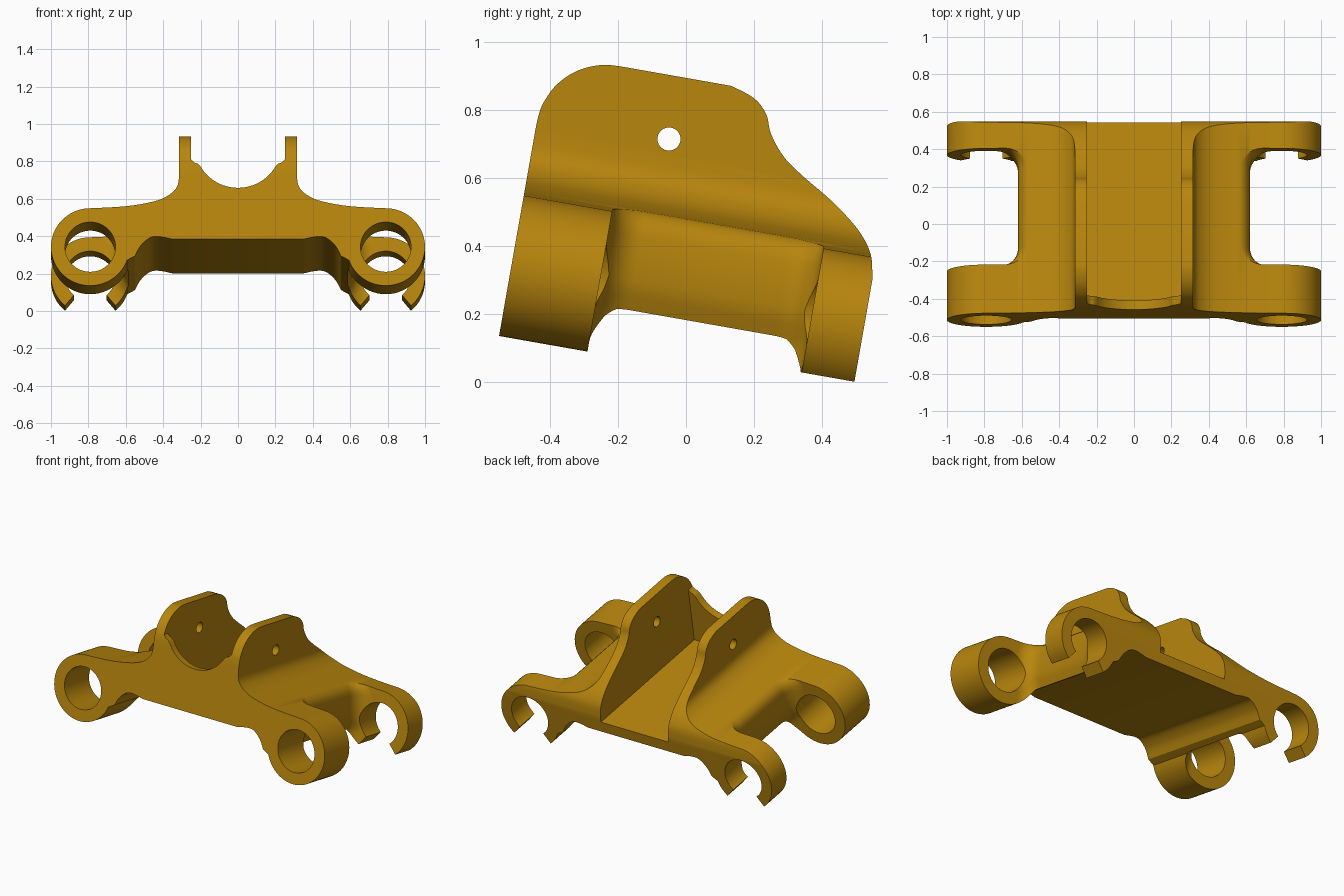
import bpy, bmesh, math
from mathutils import Matrix

if "Cube" in bpy.data.objects:
    bpy.data.objects.remove(bpy.data.objects["Cube"])

TUBE_X, TUBE_W, TUBE_R, HOLE_R = 0.79, 0.248, 0.21, 0.135
FRONT, BACK = -0.565, 0.4875

gold = bpy.data.materials.new("golden_brown")
gold.diffuse_color = (0.479, 0.238, 0.004, 1)
gold.use_nodes = True
gold.node_tree.nodes["Principled BSDF"].inputs["Base Color"].default_value = gold.diffuse_color


def loft(name, rings):
    """Closed solid through matching rings of 3D points."""
    bm = bmesh.new()
    rows = [[bm.verts.new(p) for p in r] for r in rings]
    n = len(rows[0])
    for a, b in zip(rows, rows[1:]):
        for i in range(n):
            j = (i + 1) % n
            bm.faces.new((a[i], a[j], b[j], b[i]))
    bm.faces.new(rows[0][::-1])
    bm.faces.new(rows[-1])
    bmesh.ops.recalc_face_normals(bm, faces=bm.faces)
    me = bpy.data.meshes.new(name)
    bm.to_mesh(me)
    bm.free()
    me.materials.append(gold)
    ob = bpy.data.objects.new(name, me)
    bpy.context.collection.objects.link(ob)
    return ob


def along_y(name, pts, y0, y1):
    return loft(name, [[(x, y, z) for x, z in pts] for y in (y0, y1)])


def along_x(name, pts, x0, x1):
    return loft(name, [[(x, y, z) for y, z in pts] for x in (x0, x1)])


def arc(cx, cy, r, a0, a1, n):
    return [(cx + r * math.cos(math.radians(a0 + (a1 - a0) * i / n)),
             cy + r * math.sin(math.radians(a0 + (a1 - a0) * i / n))) for i in range(n + 1)]


def mirrored(half):
    return half + [(-x, z) for x, z in reversed(half)]


def smooth(pts, n=5):
    """Catmull-Rom curve through a few points."""
    out = []
    for i in range(len(pts) - 1):
        p = [pts[max(i - 1, 0)], pts[i], pts[i + 1], pts[min(i + 2, len(pts) - 1)]]
        for k in range(n):
            t = k / n
            out.append(tuple(0.5 * (2 * b + (c - a) * t + (2 * a - 5 * b + 4 * c - d) * t * t
                                    + (3 * b - a - 3 * c + d) * t ** 3) for a, b, c, d in zip(*p)))
    return out + [pts[-1]]


def boolean(target, tool, operation="DIFFERENCE"):
    mod = target.modifiers.new("cut", "BOOLEAN")
    mod.operation, mod.object, mod.solver = operation, tool, "EXACT"
    bpy.context.view_layer.objects.active = target
    bpy.ops.object.modifier_apply(modifier=mod.name)
    bpy.data.objects.remove(tool)


# Cross-section: flat underside, flange, round tube, sweeping top, ear
section = smooth([(0.35, 0.29), (0.42, 0.304), (0.47, 0.298), (0.52, 0.255), (0.55, 0.20)])
section += arc(TUBE_X, TUBE_W, TUBE_R, 200, 450, 48)
section += smooth([(0.70, 0.462), (0.60, 0.469), (0.50, 0.484), (0.41, 0.508),
                   (0.35, 0.545), (0.322, 0.585), (0.315, 0.64)])
section += [(0.315, 1.1)]
bracket = along_y("mounting_bracket", mirrored(section), -0.8, 0.8)

# Side outline: rounded ears sweeping down to the back edge
side = [(BACK, -0.2), (FRONT, -0.2), (FRONT, 0.66)]
side += smooth([(-0.564, 0.69), (-0.556, 0.735), (-0.526, 0.796), (-0.474, 0.846),
                (-0.408, 0.875), (-0.35, 0.881)])
side += smooth([(-0.02, 0.881), (0.052, 0.857), (0.096, 0.816), (0.1195, 0.762), (0.171, 0.700),
                (0.2405, 0.652), (0.32, 0.605), (0.389, 0.556), (0.437, 0.512),
                (0.472, 0.459), (BACK, 0.39)])
boolean(bracket, along_x("side_outline", side, -1.3, 1.3), "INTERSECT")

# Trough between the ears, and the round dip in the front wall
boolean(bracket, along_y("trough", [(-.25, .36), (.25, .36), (.25, 1.3), (-.25, 1.3)], -0.515, 1))
dip = arc(0, 0.80, 0.231, -88, -30, 16) + [(0.215, 0.70), (0.235, 0.708), (0.25, 0.725), (0.25, 1.3)]
boolean(bracket, along_y("front_dip", mirrored(dip), -0.9, -0.45))

# Pin holes through both ears
boolean(bracket, along_x("pin_hole", arc(-0.1734, 0.6954, 0.034, 0, 348.75, 31), -0.6, 0.6))

# Side pockets: rounded corners, inner wall rounded at top and bottom
levels = [(-0.2, .575), (0.15, .577), (0.185, .588), (0.22, .607), (0.27, .62), (0.40, .62),
          (0.43, .614), (0.45, .602), (0.465, .585), (0.475, .565), (0.65, .565)]
for s in (1, -1):
    rings = []
    for w, x in levels:
        plan = arc(x + 0.1, -0.201, 0.1, 270, 180, 10) + arc(x + 0.1, 0.23, 0.1, 180, 90, 10)
        plan += [(1.3, 0.33), (1.3, -0.301)]
        rings.append([(s * px, py, w) for px, py in plan])
    boolean(bracket, loft("side_pocket", rings))

    # Tube bore
    bore = arc(s * TUBE_X, TUBE_W, HOLE_R, 0, 354.375, 63)
    boolean(bracket, along_y("bore", bore, -0.9, 0.9))

    # Open mouth of the rear clip
    k = math.tan(math.radians(40))
    mouth = [(s * TUBE_X, TUBE_W), (s * TUBE_X - k * 0.4, TUBE_W - 0.4),
             (s * TUBE_X + k * 0.4, TUBE_W - 0.4)]
    boolean(bracket, along_y("clip_mouth", mouth, 0.22, 0.9))

# Lean the whole bracket and shade it
bracket.data.transform(Matrix.Rotation(math.radians(-10), 4, "X"))
bpy.ops.object.select_all(action="DESELECT")
bracket.select_set(True)
bpy.context.view_layer.objects.active = bracket
bpy.ops.object.shade_smooth_by_angle(angle=math.radians(30))
